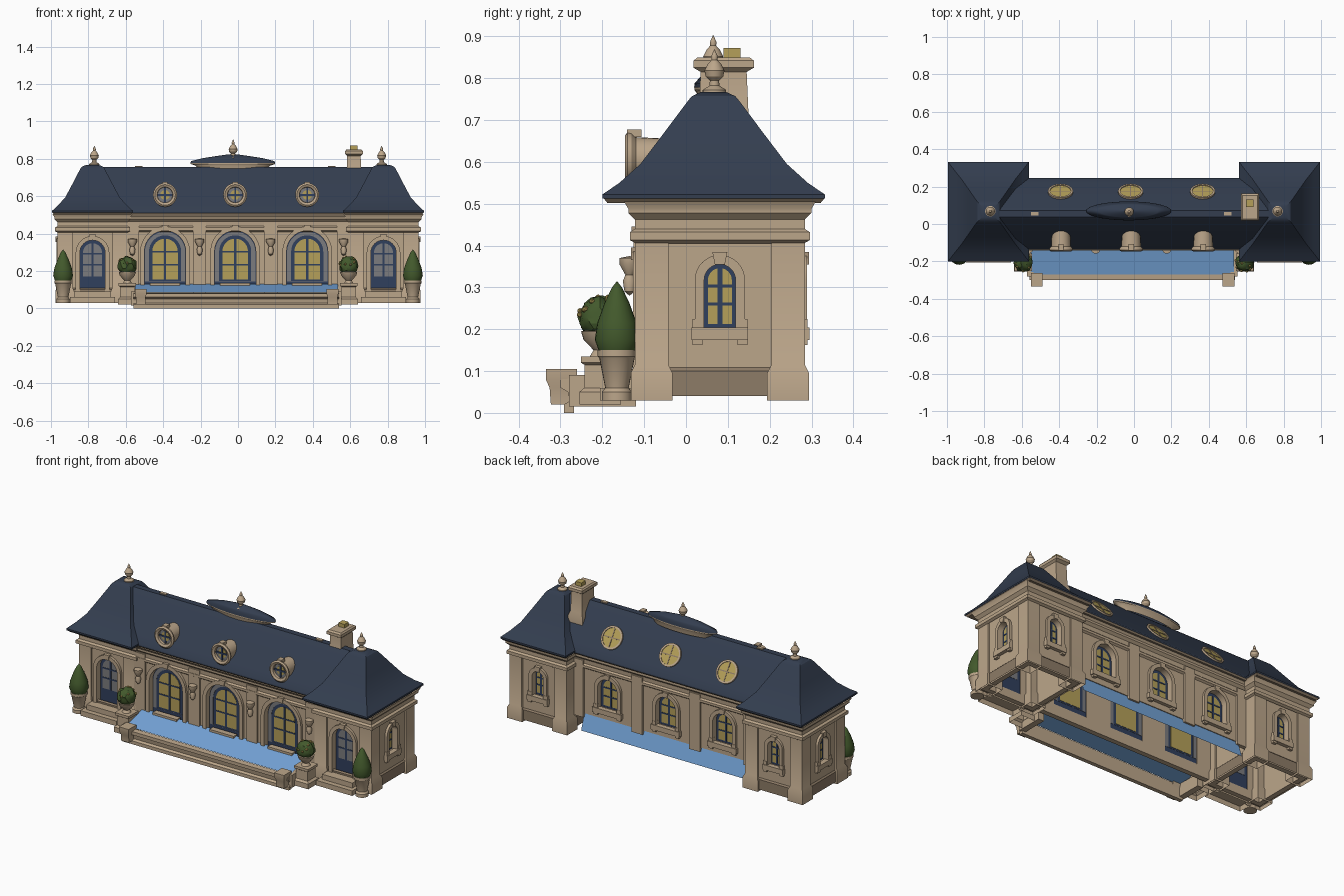
import bpy, bmesh, math, random
from mathutils import Matrix, Vector

if "Cube" in bpy.data.objects:
    bpy.data.objects.remove(bpy.data.objects["Cube"])
random.seed(3)

def material(name, r, g, b):
    m = bpy.data.materials.new(name)
    m.diffuse_color = (r, g, b, 1)
    m.use_nodes = True
    m.node_tree.nodes["Principled BSDF"].inputs["Base Color"].default_value = m.diffuse_color
    return m

STONE = material("sandstone", 0.50, 0.38, 0.255)
DARK = material("dark_stone", 0.27, 0.20, 0.135)
NAVY = material("slate_navy", 0.033, 0.047, 0.078)
FRAME = material("frame_blue", 0.03, 0.05, 0.11)
GOLD = material("golden_glass", 0.46, 0.35, 0.10)
GREY = material("grey_glass", 0.20, 0.20, 0.21)
WATER = material("pool_water", 0.18, 0.38, 0.70)
GREEN = material("foliage", 0.055, 0.10, 0.025)

def finish(name, me, mat, M=Matrix()):
    me.name = name
    me.materials.clear()
    me.materials.append(mat)
    me.shade_smooth()
    me.set_sharp_from_angle(angle=math.radians(32))
    ob = bpy.data.objects.new(name, me)
    ob.matrix_world = M
    bpy.context.collection.objects.link(ob)
    return ob

def from_bm(name, bm, mat, M=Matrix()):
    bmesh.ops.recalc_face_normals(bm, faces=bm.faces)
    me = bpy.data.meshes.new(name)
    bm.to_mesh(me)
    bm.free()
    return finish(name, me, mat, M)

def loft(name, c, rings, mat, top=True, floor=False):
    """Stacked rectangles (half x, half y, z) around centre c."""
    bm = bmesh.new()
    loops = [[bm.verts.new((c[0] + sx * hx, c[1] + sy * hy, z))
              for sx, sy in ((-1, -1), (1, -1), (1, 1), (-1, 1))] for hx, hy, z in rings]
    for a, b in zip(loops, loops[1:]):
        for i in range(4):
            bm.faces.new((a[i], a[(i + 1) % 4], b[(i + 1) % 4], b[i]))
    if top: bm.faces.new(loops[-1])
    if floor: bm.faces.new(loops[0][::-1])
    return from_bm(name, bm, mat)

def box(name, x0, x1, y0, y1, z0, z1, mat, floor=True):
    h = ((x1 - x0) / 2, (y1 - y0) / 2)
    return loft(name, ((x0 + x1) / 2, (y0 + y1) / 2), [(*h, z0), (*h, z1)], mat, True, floor)

def lathe(name, prof, mat, M, n=24):
    bm = bmesh.new()
    vs = [bm.verts.new((r, 0, z)) for r, z in prof]
    es = [bm.edges.new(p) for p in zip(vs, vs[1:])]
    bmesh.ops.spin(bm, geom=vs + es, cent=(0, 0, 0), axis=(0, 0, 1), angle=math.tau, steps=n)
    bmesh.ops.remove_doubles(bm, verts=bm.verts, dist=1e-5)
    return from_bm(name, bm, mat, M)

def panel(name, loops, t, depth, mat, M):
    """Flat outline with holes, thickened; local x right, y up, z outward."""
    cu = bpy.data.curves.new(name, 'CURVE')
    cu.dimensions, cu.fill_mode, cu.extrude = '2D', 'BOTH', t / 2
    for k, pts in enumerate(loops):
        pts = pts[::-1] if k else pts
        s = cu.splines.new('POLY')
        s.points.add(len(pts) - 1)
        for p, (u, v) in zip(s.points, pts): p.co = (u, v, 0, 1)
        s.use_cyclic_u = True
    tmp = bpy.data.objects.new("tmp", cu)
    bpy.context.collection.objects.link(tmp)
    bpy.context.view_layer.update()
    me = bpy.data.meshes.new_from_object(tmp.evaluated_get(bpy.context.evaluated_depsgraph_get()))
    bpy.data.objects.remove(tmp)
    return finish(name, me, mat, M @ Matrix.Translation((0, 0, depth)))

def facing(x, y, z=0, turn=0, tilt=90):
    return (Matrix.Translation((x, y, z)) @ Matrix.Rotation(math.radians(turn), 4, 'Z')
            @ Matrix.Rotation(math.radians(tilt), 4, 'X'))

def rect(u0, u1, v0, v1):
    return [(u0, v0), (u1, v0), (u1, v1), (u0, v1)]

def arch(w, v0, top, cx=0, n=16):
    r = w / 2
    return [(cx - r, v0), (cx + r, v0)] + [(cx + r * math.cos(math.pi * i / n),
            top - r + r * math.sin(math.pi * i / n)) for i in range(n + 1)]

def circle(r, n=28):
    return [(r * math.cos(math.tau * i / n), r * math.sin(math.tau * i / n)) for i in range(n)]

def window(name, M, w, v0, top, kind):
    panel(name + "_surround", [arch(w + .045, v0, top + .0225), arch(w, v0 - .001, top)], .022, .004, STONE, M)
    panel(name + "_frame", [arch(w, v0, top)], .005, -.024, FRAME, M)
    k = .62 if kind == "grand" else .76
    m = w * (1 - k) / 2
    b, t = v0 + {"grand": .04, "door": .08}.get(kind, .012), top - m
    panel(name + "_glass", [arch(w * k, b, t)], .008, -.024, GREY if kind == "door" else GOLD, M)
    if kind == "grand":
        panel(name + "_side_glass", [arch(w * .98, v0 + .03, top - .005),
              arch(w * .78, v0 + .031, top - w * .11)], .008, -.024, GREY, M)
    bars = [rect(-.006, .006, b, t)] + [rect(-w * k / 2, w * k / 2, v - .004, v + .004)
            for v in (b + (t - b) * .36, b + (t - b) * .68)]
    for r in bars:
        panel(name + "_bar", [r], .0098, -.023, FRAME, M)
    panel(name + "_keystone", [[(-.012, top), (.012, top), (.018, top + .03), (-.018, top + .03)]], .028, .006, STONE, M)
    if kind == "small":
        h = w / 2 + .03
        panel(name + "_sill", [rect(-h, h, v0 - .026, v0 + .004)], .03, .006, STONE, M)
        for s in (-1, 1):
            panel(name + "_bracket", [rect(s * h * .8 - .012, s * h * .8 + .012, v0 - .038, v0 + .025)], .022, .006, STONE, M)

FIN = [(.028, 0), (.028, .01), (.012, .02), (.011, .032), (.021, .042), (.024, .056), (.016, .072), (.007, .082), (.008, .09), (0, .108)]
BAYS = (-.39, -.015, .37)

# central walls, arched windows and pilasters
F, B = facing(0, -.11), facing(0, .2, 0, 180)
panel("front_wall", [rect(-.6, .6, .05, .5)] + [arch(.22, .115, .415, x) for x in BAYS], .03, -.015, STONE, F)
panel("back_wall", [rect(-.6, .6, .14, .5)] + [arch(.13, .2, .385, -x) for x in BAYS], .03, -.015, STONE, B)
for x in BAYS:
    window("front_window", facing(x, -.11), .22, .115, .415, "grand")
    box("front_threshold", x - .08, x + .08, -.135, -.1, .11, .136, STONE)
    window("back_window", facing(x, .2, 0, 180), .13, .2, .385, "small")
for x in (-.565, -.205, .175, .565):
    box("front_pilaster", x - .035, x + .035, -.122, -.1, .06, .46, STONE)
    box("back_pilaster", x - .035, x + .035, .19, .213, .12, .46, STONE)
    lathe("wall_bracket", [(0, 0), (.012, .01), (.016, .035), (.01, .05), (.024, .075), (.024, .09), (0, .095)],
          STONE, Matrix.Translation((x, -.135, .28)), 12)

# central cornice and roof
cc = (0, .045)
loft("central_cornice", cc, [(.6, .157, .41), (.6, .168, .418), (.6, .168, .432), (.6, .159, .44), (.6, .161, .465),
                             (.6, .175, .478), (.6, .175, .49), (.6, .186, .505)], STONE, False)
loft("central_eave_trim", (0, .055), [(.6, .186, .502), (.6, .191, .512)], DARK, False, True)
loft("central_roof", (0, .055), [(.6, .192, .511), (.6, .190, .522), (.63, .165, .55), (.735, .030, .744), (.735, .018, .755)], NAVY)

# end pavilions
for s in (-1, 1):
    cx, cy, hx, hy = s * .778, .081, .178, .193
    walls = (("front", facing(cx, cy - hy), hx, (.135, .09, .365), "door"),
             ("back", facing(cx, cy + hy, 0, 180), hx, (.075, .2, .355), "small"),
             ("side", facing(cx + s * hx, cy, 0, s * 90), hy, (.075, .2, .355), "small"),
             ("inner", facing(cx - s * hx, cy, 0, -s * 90), hy, None, ""))
    for nm, M, h, op, kind in walls:
        panel(f"pavilion_{nm}_wall", [rect(-h, h, .04, .5)] + ([arch(*op)] if op else []), .03, -.015, STONE, M)
        if op:
            window(f"pavilion_{nm}_window", M, *op, kind)
    loft("pavilion_plinth", (cx, cy), [(hx + .008, hy + .008, .04), (hx + .008, hy + .008, .1), (hx, hy, .108)], DARK, False)
    for sx in (-1, 1):
        for sy in (-1, 1):
            loft("corner_pilaster", (cx + sx * (hx - .03), cy + sy * (hy - .03)),
                 [(.05, .05, .03), (.05, .05, .095), (.04, .04, .115), (.04, .04, .42)], STONE)
    loft("pavilion_cornice", (cx, cy), [(hx + i, hy + i, z) for i, z in
         ((.008, .405), (.022, .413), (.022, .432), (.01, .44), (.01, .462), (.026, .478), (.026, .488), (.036, .505))], STONE, False)
    loft("pavilion_eave_trim", (cx, .067), [(.205, .255, .502), (.214, .264, .513)], DARK, False, True)
    loft("pavilion_roof", (cx, .066), [(.216, .266, .512), (.216, .266, .522), (.185, .225, .55), (.145, .175, .595), (.105, .118, .67),
                                       (.066, .062, .745), (.058, .052, .757), (.035, .03, .767)], NAVY)
    lathe("pavilion_finial", FIN, STONE, Matrix.Translation((cx - s * .01, .068, .762)))
    # door steps
    box("door_step_lower", cx - .12, cx + .12, -.205, -.11, .03, .06, STONE, False)
    box("door_step_upper", cx - .1, cx + .1, -.175, -.11, .06, .09, STONE, False)
    # cone topiary in pot
    T = Matrix.Translation((s * .935, -.165, 0))
    lathe("cone_pot", [(0, .03), (.036, .03), (.036, .05), (.028, .06), (.042, .13), (.046, .135), (.046, .15), (0, .15)], STONE, T)
    lathe("cone_topiary", [(0, .148), (.044, .15), (.053, .175), (.047, .215), (.03, .262), (.012, .3), (0, .315)], GREEN, T)
    # urn with flowering bush
    ux, uy = s * .592, -.205
    loft("urn_pedestal", (ux, uy), [(.05, .05, .02), (.05, .05, .05), (.038, .038, .06), (.038, .038, .115), (.046, .046, .12), (.046, .046, .135)], STONE)
    lathe("urn", [(.025, .135), (.016, .15), (.04, .175), (.046, .195), (.03, .198), (0, .198)], STONE, Matrix.Translation((ux, uy, 0)))
    bm = bmesh.new()
    bmesh.ops.create_icosphere(bm, subdivisions=3, radius=.05)
    for v in bm.verts: v.co *= random.uniform(.9, 1.1)
    from_bm("round_bush", bm, GREEN, Matrix.Translation((ux, uy, .228)))
    for i in range(14):
        d = Vector([random.gauss(0, 1) for _ in range(3)]).normalized()
        d.z = abs(d.z)
        bm = bmesh.new()
        bmesh.ops.create_icosphere(bm, subdivisions=1, radius=.007)
        from_bm("bush_flower", bm, GOLD, Matrix.Translation(Vector((ux, uy, .228)) + d * .051))

# round front dormers and rear roof lights
for x in BAYS:
    M = facing(x, -.13, .607)
    lathe("dormer_barrel", [(.045, -.16), (.052, -.01), (.062, 0), (.064, .01), (.055, .016), (.042, .01), (.04, -.012)], STONE, M, 28)
    panel("dormer_glass", [circle(.041)], .006, -.008, GREY, M)
    panel("dormer_pane", [circle(.026)], .008, -.007, GOLD, M)
    for r in (rect(-.005, .005, -.041, .041), rect(-.041, .041, -.005, .005)):
        panel("dormer_bar", [r], .009, -.004, FRAME, M)
    panel("dormer_crest", [rect(-.014, .014, .052, .07)], .035, -.006, STONE, M)
    R = facing(x - .003, .168, .62, 180, 56)
    panel("roof_light_rim", [circle(.067), circle(.056)], .02, .002, STONE, R)
    panel("roof_light_glass", [circle(.057)], .009, .003, GOLD, R)
    for r in (rect(-.003, .003, -.056, .056), rect(-.056, .056, -.003, .003)):
        panel("roof_light_bar", [r], .005, .007, DARK, R)

# oval cupola on the ridge
C = Matrix.Translation((-.028, .07, .758)) @ Matrix.Diagonal((.225, .05, 1, 1))
lathe("cupola_rim", [(.8, -.02), (.88, .005), (1, .014), (1, .022), (.9, .024)], STONE, C, 40)
lathe("cupola_dome", [(1.01, .02), (.99, .03), (.7, .046), (.35, .058), (.1, .066), (0, .067)], NAVY, C, 40)
lathe("cupola_finial", FIN, STONE, Matrix.Translation((-.026, .065, .796)))
for x in (-.53, .5):
    box("ridge_clip", x - .02, x + .02, .045, .065, .745, .761, STONE)

# chimney
loft("chimney", (.62, .09), [(.048, .07, .62), (.048, .07, .675), (.038, .06, .7), (.036, .055, .815), (.047, .072, .825),
                             (.047, .072, .842), (.04, .062, .85)], STONE)
box("chimney_pot", .6, .64, .09, .13, .84, .872, GOLD)

# pool: front basin wall, ends, water sheets front and rear
bm = bmesh.new()
prof = [(-.268, .0), (-.292, .0), (-.292, .02), (-.278, .028), (-.282, .05), (-.3, .06), (-.3, .08), (-.268, .083)]
f = bm.faces.new([bm.verts.new((-.56, y, z)) for y, z in prof])
ext = bmesh.ops.extrude_face_region(bm, geom=[f])
bmesh.ops.translate(bm, vec=(1.1, 0, 0), verts=[v for v in ext["geom"] if isinstance(v, bmesh.types.BMVert)])
from_bm("basin_front", bm, STONE)
for x in (-.555, .535):
    box("basin_end", x - .018, x + .018, -.28, -.12, .015, .09, STONE)
    loft("basin_pier", (x + (.035 if x < 0 else -.03), -.298), [(.026, .025, .02), (.026, .028, .06), (.032, .037, .08), (.032, .037, .105)], STONE, True, True)
for nm, pts in (("front_water", ((-.27, .086), (-.11, .13))), ("rear_water", ((.192, .15), (.225, .045)))):
    bm = bmesh.new()
    (y0, z0), (y1, z1) = pts
    bm.faces.new([bm.verts.new(p) for p in ((-.55, y0, z0), (.535, y0, z0), (.535, y1, z1), (-.55, y1, z1))])
    from_bm(nm, bm, WATER)
